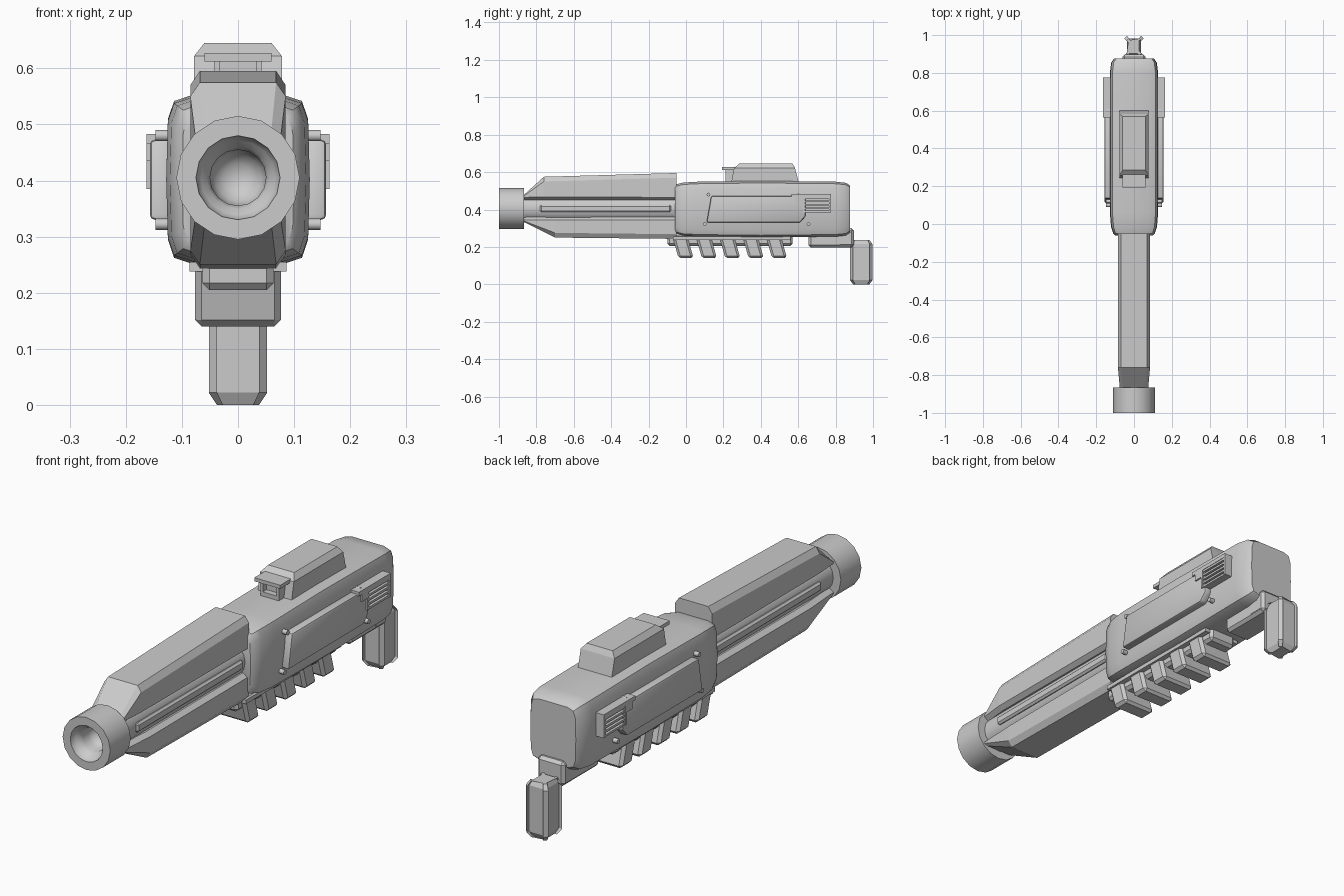
import bpy, bmesh, math
from mathutils import Vector, Matrix

old = bpy.data.objects.get("Cube")
if old:
    bpy.data.objects.remove(old, do_unlink=True)

GREY = (0.6, 0.6, 0.6, 1)
mat = bpy.data.materials.new("plain grey")
mat.use_nodes = True
mat.diffuse_color = GREY
mat.node_tree.nodes["Principled BSDF"].inputs["Base Color"].default_value = GREY
AXIS_Z = 0.405  # height of the barrel axis


def finish(name, bm, bevel=0, segments=1, smooth=None):
    """Turn a bmesh into a named object, optionally bevelled and smoothed."""
    bmesh.ops.recalc_face_normals(bm, faces=bm.faces)
    if bevel:
        bmesh.ops.bevel(bm, geom=bm.edges[:], offset=bevel, segments=segments,
                        affect='EDGES', profile=0.5, clamp_overlap=True)
    mesh = bpy.data.meshes.new(name)
    bm.to_mesh(mesh)
    bm.free()
    mesh.materials.append(mat)
    obj = bpy.data.objects.new(name, mesh)
    bpy.context.collection.objects.link(obj)
    if smooth:
        bpy.ops.object.select_all(action='DESELECT')
        obj.select_set(True)
        bpy.context.view_layer.objects.active = obj
        bpy.ops.object.shade_smooth_by_angle(angle=math.radians(smooth))
    return obj


def loft(name, rings, **kw):
    """Skin equal-length closed rings and cap both ends."""
    bm = bmesh.new()
    loops = [[bm.verts.new(p) for p in ring] for ring in rings]
    n = len(loops[0])
    for a, b in zip(loops, loops[1:]):
        for i in range(n):
            bm.faces.new((a[i], a[(i + 1) % n], b[(i + 1) % n], b[i]))
    bm.faces.new(loops[0])
    bm.faces.new(loops[-1])
    return finish(name, bm, **kw)


def box(name, x, y, z, **kw):
    return slab(name, [(y[0], z[0]), (y[1], z[0]), (y[1], z[1]), (y[0], z[1])],
                x[0], x[1], **kw)


def slab(name, outline, x0, x1, **kw):
    """Extrude a side outline of (y, z) points across x."""
    return loft(name, [[(x, y, z) for y, z in outline] for x in (x0, x1)], **kw)


def span(side, a, b):
    return (side * a, side * b)


def lathe(name, profile, steps, smooth):
    """Spin (radius, y) points around the barrel axis."""
    bm = bmesh.new()
    verts = [bm.verts.new((0, y, AXIS_Z + r)) for r, y in profile]
    edges = [bm.edges.new(pair) for pair in zip(verts, verts[1:])]
    bmesh.ops.spin(bm, geom=verts + edges, cent=(0, 0, AXIS_Z), axis=(0, 1, 0),
                   angle=math.tau, steps=steps, use_merge=True)
    bmesh.ops.remove_doubles(bm, verts=bm.verts[:], dist=0.0001)
    return finish(name, bm, smooth=smooth)


# Muzzle ring with a rolled inner lip and a rounded cup
lathe("muzzle", [(0, -0.865), (0.11, -0.865), (0.11, -1), (0.075, -1), (0.073, -0.985),
                 (0.066, -0.975), (0.056, -0.965), (0.05, -0.95), (0.05, -0.92),
                 (0.042, -0.9), (0.025, -0.885), (0, -0.88)], 16, 40)

# Barrel core
lathe("barrel", [(0, -0.88), (0.075, -0.88), (0.075, -0.04), (0, -0.04)], 16, 40)


def shroud(name, s):
    """Faceted shroud; s is +1 above the barrel and -1 below it."""
    def ring(y, top, base, width, chamfer):
        half = [(width - 0.02, base), (width, base + 0.015),
                (width, max(top - chamfer, base + 0.018)), (width - 0.017, top)]
        pts = half + [(-x, h) for x, h in reversed(half)]
        return [(x, y, AXIS_Z + s * h) for x, h in pts]
    tip = -0.76 if s > 0 else -0.7
    peak = 0.17 if s > 0 else 0.155
    end = 0.19 if s > 0 else 0.162
    return loft(name, [ring(-0.87, 0.07, 0.045, 0.075, 0.005),
                       ring(tip, peak, 0.047, 0.085, 0.025),
                       ring(-0.05, end, 0.045, 0.085, 0.025)])


shroud("upper_shroud", 1)
shroud("lower_shroud", -1)

# Long raised bar in the groove on each side of the barrel
for s, tag in ((1, "left"), (-1, "right")):
    box(tag + "_barrel_bar", span(s, 0.05, 0.083), (-0.78, -0.08), (0.385, 0.425),
        bevel=0.008)

# Main body: chamfered section swept along y with rounded ends
quarter = [(0.08, 0.148), (0.114, 0.137), (0.125, 0.105), (0.128, 0)]
side = quarter + [(x, -z) for x, z in reversed(quarter[:-1])]
section = side + [(-x, z) for x, z in reversed(side)]
stations = [(-0.06, 0.78, 0.8), (-0.05, 0.86, 0.9), (-0.015, 0.95, 0.96), (0.06, 1, 0.99),
            (0.4, 1, 1.02), (0.8, 1, 0.99), (0.855, 0.94, 0.95), (0.877, 0.82, 0.85)]
loft("body", [[(x * sx, y, 0.402 + z * sz) for x, z in section]
              for y, sx, sz in stations], smooth=35)

# Top housing, tapered on all sides
bottom = [(-0.078, 0.24), (0.078, 0.24), (0.078, 0.605), (-0.078, 0.605)]
middle = [(-0.078, 0.257), (0.078, 0.257), (0.078, 0.583), (-0.078, 0.583)]
top = [(-0.06, 0.285), (0.06, 0.285), (0.06, 0.57), (-0.06, 0.57)]
loft("top_housing", [[(x, y, z) for x, y in ring]
                     for ring, z in ((bottom, 0.535), (middle, 0.622), (top, 0.645))])

# Front sight: hooded block with a recessed window
box("sight_hood", (-0.06, 0.06), (0.193, 0.29), (0.612, 0.627))
box("sight_floor", (-0.042, 0.042), (0.21, 0.29), (0.535, 0.568))
box("sight_back", (-0.042, 0.042), (0.235, 0.29), (0.56, 0.615))
for s, tag in ((1, "left"), (-1, "right")):
    box(tag + "_sight_wall", span(s, 0.032, 0.042), (0.21, 0.29), (0.56, 0.615))

# Side panels, bolts and vents
for s, tag in ((1, "left"), (-1, "right")):
    slab(tag + "_panel", [(0.11, 0.33), (0.61, 0.33), (0.64, 0.365), (0.64, 0.473),
                          (0.135, 0.473)], s * 0.115, s * 0.157, bevel=0.009, segments=2,
         smooth=30)
    for i, (y, z) in enumerate(((0.12, 0.48), (0.1, 0.322), (0.655, 0.322), (0.6, 0.475))):
        bm = bmesh.new()
        bmesh.ops.create_cone(bm, cap_ends=True, segments=12, radius1=0.01, radius2=0.01,
                              depth=0.05, matrix=Matrix.Translation((s * 0.122, y, z))
                              @ Matrix.Rotation(math.pi / 2, 4, 'Y'))
        finish(f"{tag}_bolt_{i + 1}", bm, smooth=40)
    box(tag + "_vent_back", span(s, 0.115, 0.15), (0.61, 0.775), (0.385, 0.483))
    box(tag + "_vent_top", span(s, 0.115, 0.163), (0.565, 0.775), (0.466, 0.483))
    box(tag + "_vent_tab", span(s, 0.115, 0.163), (0.585, 0.632), (0.436, 0.47))
    box(tag + "_vent_front", span(s, 0.115, 0.163), (0.622, 0.632), (0.385, 0.44))
    box(tag + "_vent_rear", span(s, 0.115, 0.163), (0.765, 0.775), (0.385, 0.47))
    for i in range(5):
        z = 0.385 + i * 0.018
        box(f"{tag}_vent_slat_{i + 1}", span(s, 0.14, 0.161), (0.63, 0.767), (z, z + 0.009))

# Underside rail with slanted grip ribs
box("under_rail", (-0.063, 0.063), (-0.1, 0.57), (0.205, 0.265), bevel=0.012)
box("rail_plate", (-0.086, 0.086), (-0.07, 0.56), (0.238, 0.255))
for i in range(5):
    y = -0.04 + i * 0.125
    slab(f"grip_rib_{i + 1}", [(y, 0.14), (y + 0.08, 0.14), (y + 0.045, 0.265),
                               (y - 0.035, 0.265)], -0.077, 0.077, bevel=0.012)

# Rear bracket and hanging handle
box("rear_bracket", (-0.06, 0.06), (0.655, 0.895), (0.197, 0.27), bevel=0.012)
box("rear_bracket_riser", (-0.062, 0.062), (0.81, 0.897), (0.2, 0.3), bevel=0.012)
corner = [(0.052, 0.045), (0.037, 0.06)]
right = corner + [(x, -y) for x, y in reversed(corner)]
outline = right + [(-x, y) for x, y in reversed(right)]
loft("rear_handle", [[(x * k, 0.937 + y * k, z) for x, y in outline]
                     for z, k in ((0, 0.72), (0.022, 1), (0.215, 1), (0.236, 0.75))])
